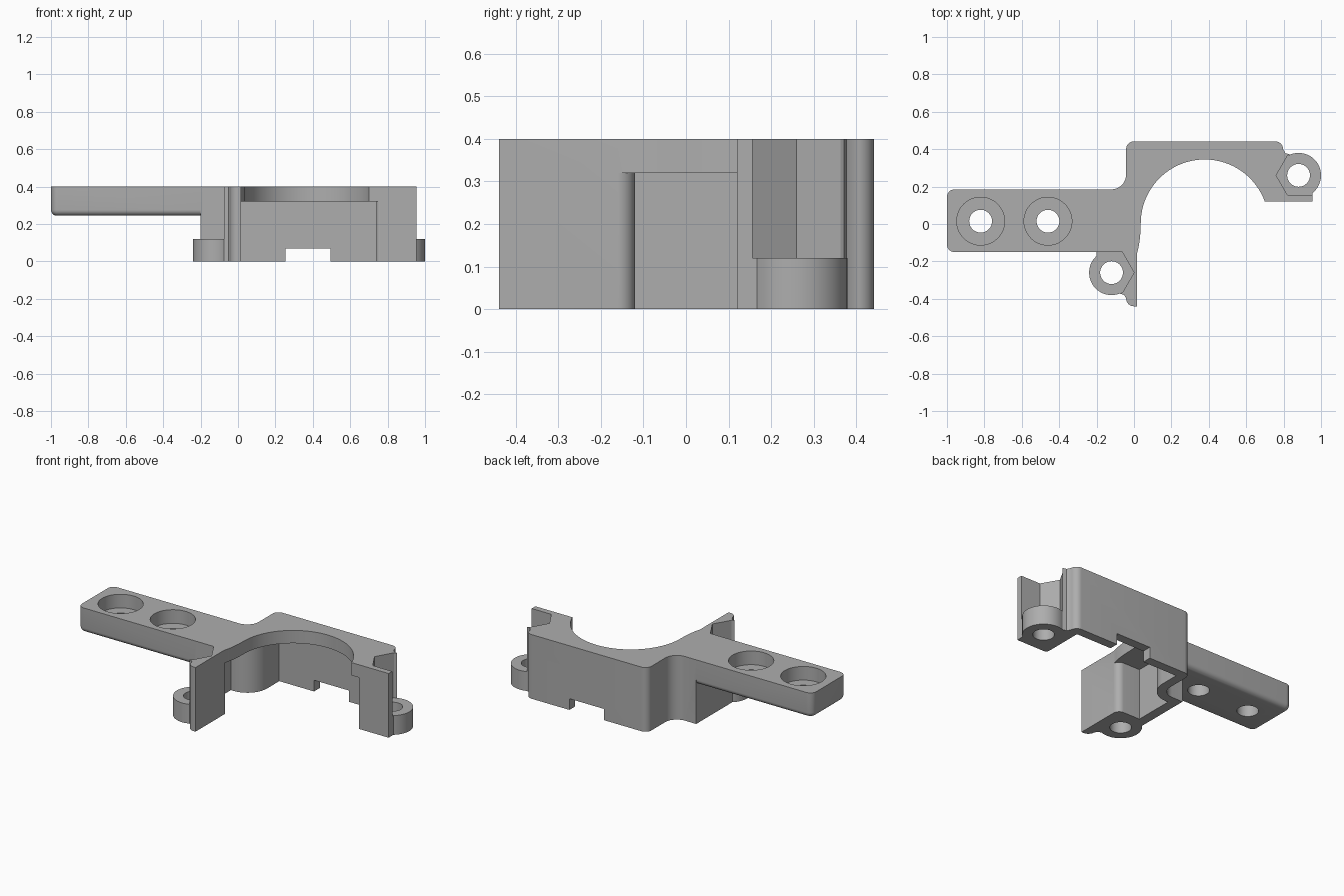
import bpy, bmesh
from math import cos, sin, radians

if "Cube" in bpy.data.objects:
    bpy.data.objects.remove(bpy.data.objects["Cube"], do_unlink=True)

grey = bpy.data.materials.new("plain grey")
grey.use_nodes = True
grey.diffuse_color = (0.42, 0.42, 0.42, 1)
grey.node_tree.nodes["Principled BSDF"].inputs["Base Color"].default_value = (0.42, 0.42, 0.42, 1)


def arc(cx, cy, r, start, end, steps=10):
    angles = [radians(start + (end - start) * i / steps) for i in range(steps + 1)]
    return [(cx + r * cos(a), cy + r * sin(a)) for a in angles]


def prism(name, outline, low, high, round_bottom=0):
    """Extrude an xy outline from low to high, optionally rounding its lower rim."""
    bm = bmesh.new()
    base = bm.faces.new([bm.verts.new((x, y, low)) for x, y in outline])
    top = bmesh.ops.extrude_face_region(bm, geom=[base])["geom"]
    for v in top:
        if isinstance(v, bmesh.types.BMVert):
            v.co.z = high
    bmesh.ops.recalc_face_normals(bm, faces=bm.faces)
    if round_bottom:
        rim = [e for e in bm.edges if all(abs(v.co.z - low) < 1e-5 for v in e.verts)]
        bmesh.ops.bevel(bm, geom=rim, offset=round_bottom, segments=5,
                        profile=0.5, affect='EDGES')
    mesh = bpy.data.meshes.new(name)
    bm.to_mesh(mesh)
    bm.free()
    mesh.materials.append(grey)
    obj = bpy.data.objects.new(name, mesh)
    bpy.context.collection.objects.link(obj)
    return obj


def disc(name, x, y, r, low, high):
    return prism(name, arc(x, y, r, 0, 352.5, 47), low, high)


def box(name, x0, x1, y0, y1, low, high):
    return prism(name, [(x0, y0), (x1, y0), (x1, y1), (x0, y1)], low, high)


def combine(target, tool, operation):
    tool.hide_render = True
    mod = target.modifiers.new(tool.name, 'BOOLEAN')
    mod.operation = operation
    mod.solver = 'EXACT'
    mod.object = tool
    bpy.context.view_layer.objects.active = target
    bpy.ops.object.modifier_apply(modifier=mod.name)
    bpy.data.objects.remove(tool, do_unlink=True)


# Housing: right end with nut recess, back wall, arm root, left wall, round opening
outline = [(0.955, 0.12), (0.955, 0.156), (0.82, 0.156), (0.76, 0.26), (0.82, 0.364),
           (0.835, 0.372), (0.81, 0.378)]
outline += arc(0.755, 0.4, 0.042, 0, 90) + arc(0, 0.4, 0.042, 90, 180)
outline += arc(-0.122, 0.265, 0.08, 0, -90)
outline += [(-0.2, 0.185), (-0.2, -0.15), (-0.063, -0.15), (0, -0.26), (-0.06, -0.364),
            (-0.075, -0.372), (-0.052, -0.38)]
outline += arc(0, -0.398, 0.042, 180, 270)
outline += [(0.015, -0.44), (0.015, -0.16), (0.023, -0.13), (0.03, -0.09), (0.035, -0.04)]
outline += arc(0.378, 0.003, 0.342, 180, 20, 40)
bracket = prism("bracket", outline, 0, 0.4)

# Mounting arm with rounded lower rim
arm = prism("arm", [(-0.18, -0.15), (-0.18, 0.185)] + arc(-0.96, 0.145, 0.04, 90, 180, 6)
            + arc(-0.96, -0.11, 0.04, 180, 270, 6), 0.245, 0.4, 0.03)
combine(bracket, arm, 'UNION')

# Screw lugs and their necks
lugs = [(-0.12, -0.26), (0.88, 0.26)]
for x, y in lugs:
    combine(bracket, disc("lug", x, y, 0.12, 0, 0.12), 'UNION')
combine(bracket, box("left_neck", -0.2, -0.03, -0.26, -0.14, 0, 0.12), 'UNION')
combine(bracket, box("right_neck", 0.8, 0.955, 0.14, 0.26, 0, 0.12), 'UNION')

# Inner cavity under the top plate, with a side pocket below the arm root
cavity = arc(-0.025, -0.16, 0.04, 0, 90, 8) + [(-0.14, -0.12), (-0.14, 0.13)]
cavity += arc(-0.12, 0.265, 0.135, -90, 0)
cavity += [(0.015, 0.385), (0.74, 0.385)] + arc(0.76, 0.14, 0.02, 180, 270, 5)
cavity += [(0.76, 0), (0.3, -0.16)]
combine(bracket, prism("cavity", cavity, -0.1, 0.32), 'DIFFERENCE')

# Cable notch in the back wall
combine(bracket, box("notch", 0.255, 0.495, 0.3, 0.5, -0.1, 0.07), 'DIFFERENCE')

# Screw holes, with counterbores on the arm
arm_holes = [(-0.82, 0.015), (-0.46, 0.015)]
for x, y in lugs + arm_holes:
    combine(bracket, disc("hole", x, y, 0.061, -0.1, 0.5), 'DIFFERENCE')
for x, y in arm_holes:
    combine(bracket, disc("counterbore", x, y, 0.128, 0.315, 0.5), 'DIFFERENCE')

# Smooth curved walls, keep hard edges
bpy.ops.object.select_all(action='DESELECT')
bracket.select_set(True)
bpy.context.view_layer.objects.active = bracket
bpy.ops.object.shade_smooth_by_angle(angle=radians(30))
